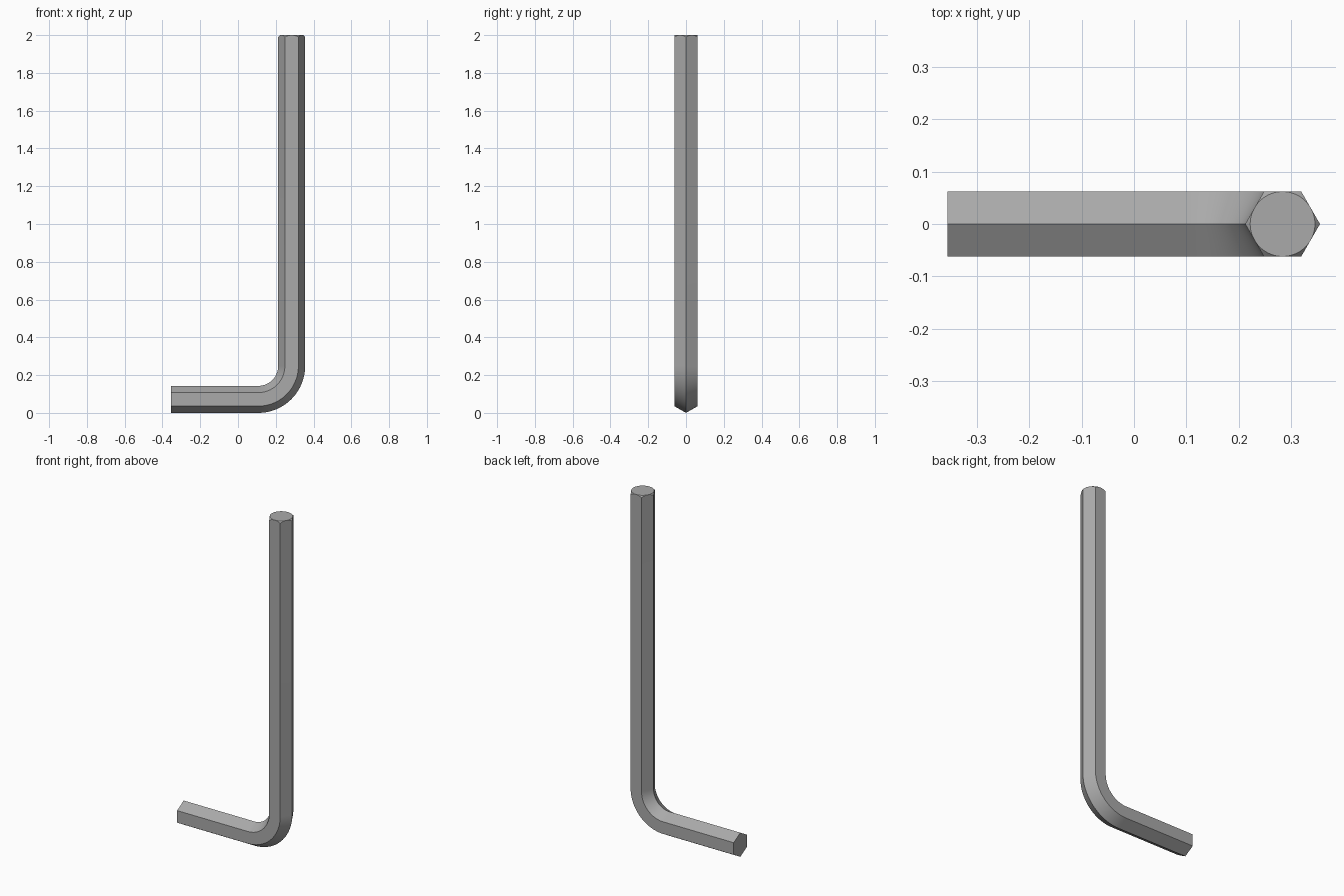
import bpy, bmesh
from math import cos, sin, pi, sqrt, radians

if "Cube" in bpy.data.objects:
    bpy.data.objects.remove(bpy.data.objects["Cube"])

R = 0.0715                    # hexagon corner radius
FLAT = R * sqrt(3) / 2        # hexagon flat radius
BEND = 0.177                  # centre line radius of the bend
CX, CZ = 0.107, R + BEND      # centre of the bend
END_X, TOP = -0.356, 2.0
STEPS, ARC = 24, 12           # bend segments, tip segments per side

steel = bpy.data.materials.new("steel_grey")
steel.use_nodes = True
colour = (0.40, 0.40, 0.40, 1)
steel.diffuse_color = colour
steel.node_tree.nodes["Principled BSDF"].inputs["Base Color"].default_value = colour

bm = bmesh.new()
corners = [(R * cos(k * pi / 3), R * sin(k * pi / 3)) for k in range(6)]


def section(t, shift=0):
    """Hexagonal ring at bend angle t, moved along x."""
    return [bm.verts.new((CX + shift + cos(t) * (BEND + a), y,
                          CZ + sin(t) * (BEND + a))) for a, y in corners]


# Short arm and bend
rings = [section(-pi / 2, END_X - CX)]
rings += [section(-pi / 2 * (1 - i / STEPS)) for i in range(STEPS + 1)]
bm.faces.new(rings[0])
for low, high in zip(rings, rings[1:]):
    for k in range(6):
        j = (k + 1) % 6
        bm.faces.new((low[k], low[j], high[j], high[k]))

# Long arm: the conical chamfer cuts a shallow arch into each flat
rim, disc = [], []
for k in range(6):
    (a0, y0), (a1, y1) = corners[k], corners[(k + 1) % 6]
    for i in range(ARC):
        f = i / ARC
        a, y = a0 + (a1 - a0) * f, y0 + (y1 - y0) * f
        r = sqrt(a * a + y * y)
        x0 = CX + BEND
        outer = bm.verts.new((x0 + a, y, TOP - (r - FLAT)))
        rim.append(outer)
        # At the middle of a flat the rim touches the end disc
        disc.append(outer if r - FLAT < 1e-5 else
                    bm.verts.new((x0 + a / r * FLAT, y / r * FLAT, TOP)))
n = len(rim)
base = rings[-1]
for k in range(6):
    arch = [rim[(k * ARC + i) % n] for i in range(ARC + 1)]
    bm.faces.new([base[k], base[(k + 1) % 6]] + arch[::-1])

# Chamfer and flat end
for i in range(n):
    j = (i + 1) % n
    loop = list(dict.fromkeys((rim[i], rim[j], disc[j], disc[i])))
    bm.faces.new(loop)
bm.faces.new(disc)

bmesh.ops.recalc_face_normals(bm, faces=bm.faces)
mesh = bpy.data.meshes.new("hex_key")
bm.to_mesh(mesh)
bm.free()
mesh.materials.append(steel)
key = bpy.data.objects.new("hex_key", mesh)
bpy.context.collection.objects.link(key)

bpy.context.view_layer.objects.active = key
key.select_set(True)
bpy.ops.object.shade_smooth_by_angle(angle=radians(30))
